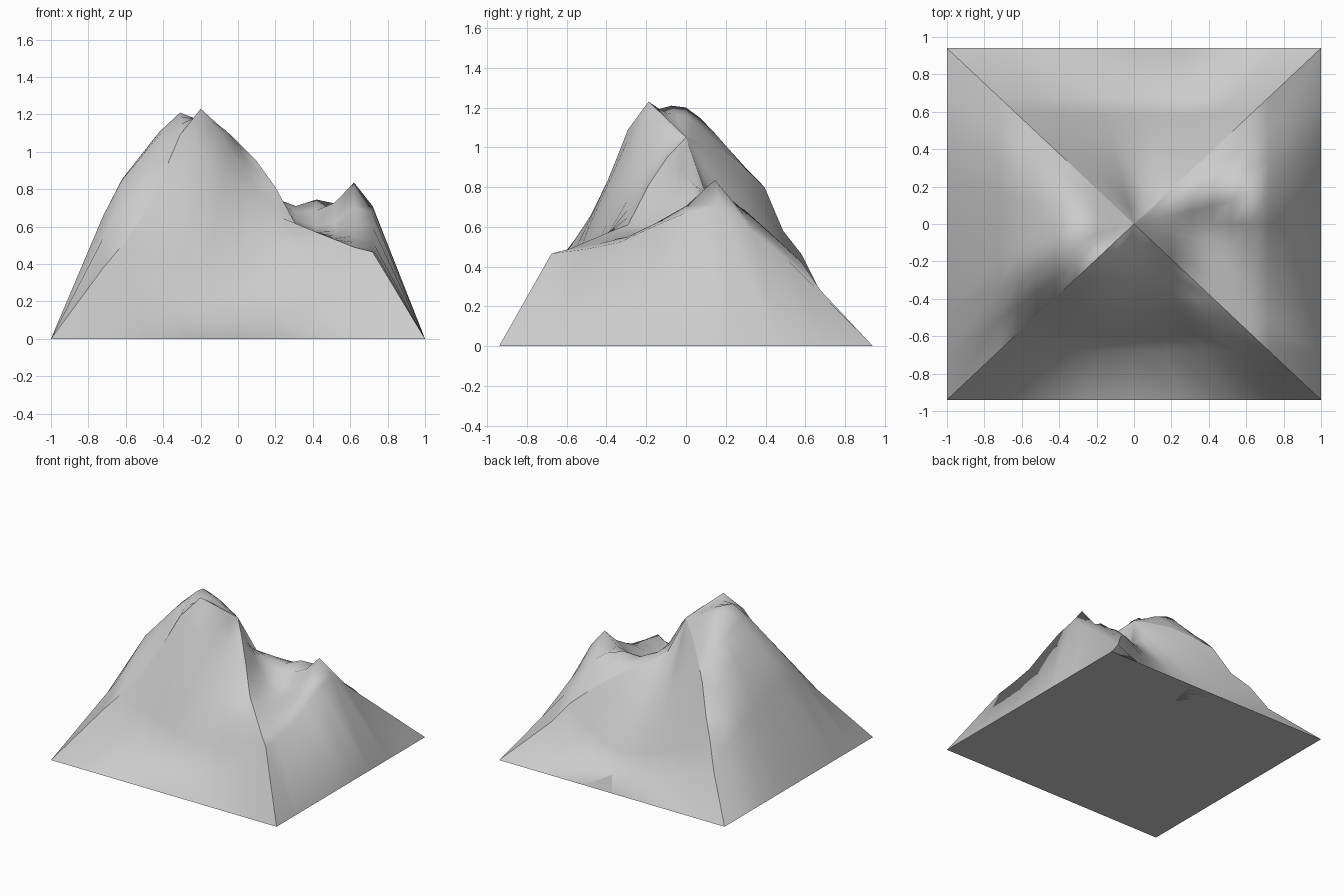
import bpy, bmesh, math

if "Cube" in bpy.data.objects:
    bpy.data.objects.remove(bpy.data.objects["Cube"])

HX, HY = 1.0, 0.94          # half size of the base
APEX = 1.05                 # height at the centre where the four sides meet
SUB = 8                     # columns per side
RINGS = [0.1, 0.2, 0.31, 0.42, 0.52, 0.62, 0.72]

# heights per spoke from the centre outwards (one value per ring), four spokes a side
FRONT = [(1.14, 1.23, 1.09, .83, .64, .50, .38),
         (1.10, 1.10, .98, .81, .60, .37, .15),
         (1.03, .95, .80, .62, .45, .28, .12),
         (.98, .85, .69, .56, .44, .31, .18)]
RIGHT = [(.95, .81, .61, .57, .53, .49, .465),
         (.92, .77, .61, .57, .55, .55, .52),
         (.86, .74, .63, .60, .61, .68, .66),
         (.81, .75, .71, .74, .69, .63, .57)]
BACK = [(.78, .72, .66, .59, .51, .42, .28),
        (.80, .70, .59, .46, .32, .18, .02),
        (.85, .72, .59, .46, .33, .18, .02),
        (.96, .86, .75, .63, .47, .30, .12)]
LEFT = [(1.02, .98, .90, .80, .58, .46, .27),
        (1.06, 1.08, 1.07, .99, .85, .70, .50),
        (1.10, 1.16, 1.20, 1.08, .94, .80, .60),
        (1.12, 1.17, 1.19, 1.09, .97, .85, .66)]
SIDES = [FRONT, RIGHT, BACK, LEFT]
CORNERS = [(-HX, -HY), (HX, -HY), (HX, HY), (-HX, HY)]


def smooth_between(vals, u):
    """Catmull-Rom through evenly spaced values, u in 0..1."""
    f = u * (len(vals) - 1)
    i = min(int(f), len(vals) - 2)
    f -= i
    b, c = vals[i], vals[i + 1]
    a = vals[i - 1] if i else 2 * b - c
    d = vals[i + 2] if i + 2 < len(vals) else 2 * c - b
    return b + f * ((c - a) / 2 + f * ((a - 2.5 * b + 2 * c - d / 2)
                                       + f * (1.5 * (b - c) + (d - a) / 2)))


def small_peak(x, y):
    """Pointed secondary summit on the right shoulder."""
    return 0.16 * math.exp(-((x - .62) ** 2 + (y - .15) ** 2) / .012)


bm = bmesh.new()
centre = bm.verts.new((0, 0, APEX))

# square rings growing from the summit centre to the base
rings = []
for k, t in enumerate(RINGS + [1.0]):
    ring = []
    for s in range(4):
        (x0, y0), (x1, y1) = CORNERS[s], CORNERS[(s + 1) % 4]
        spokes = SIDES[s] + [SIDES[(s + 1) % 4][0]]
        for j in range(SUB):
            u = j / SUB
            x, y = t * (x0 + (x1 - x0) * u), t * (y0 + (y1 - y0) * u)
            z = 0.0
            if t < 1:
                z = max(0, smooth_between([sp[k] for sp in spokes], u) + small_peak(x, y))
            ring.append(bm.verts.new((x, y, z)))
    rings.append(ring)

# slopes and flat underside
n = 4 * SUB
for i in range(n):
    j = (i + 1) % n
    bm.faces.new((centre, rings[0][i], rings[0][j]))
    for a, b in zip(rings, rings[1:]):
        bm.faces.new((a[i], b[i], b[j], a[j]))
bm.faces.new(rings[-1][::-1])
bm.normal_update()

# smooth slopes with hard creases along the four diagonals and the base
for f in bm.faces:
    f.smooth = True
for s in range(4):
    spoke = [centre] + [r[s * SUB] for r in rings]
    for a, b in zip(spoke, spoke[1:]):
        bm.edges.get((a, b)).smooth = False
for i in range(n):
    bm.edges.get((rings[-1][i], rings[-1][(i + 1) % n])).smooth = False

mesh = bpy.data.meshes.new("mountain")
bm.to_mesh(mesh)
bm.free()
mountain = bpy.data.objects.new("mountain", mesh)
bpy.context.collection.objects.link(mountain)
